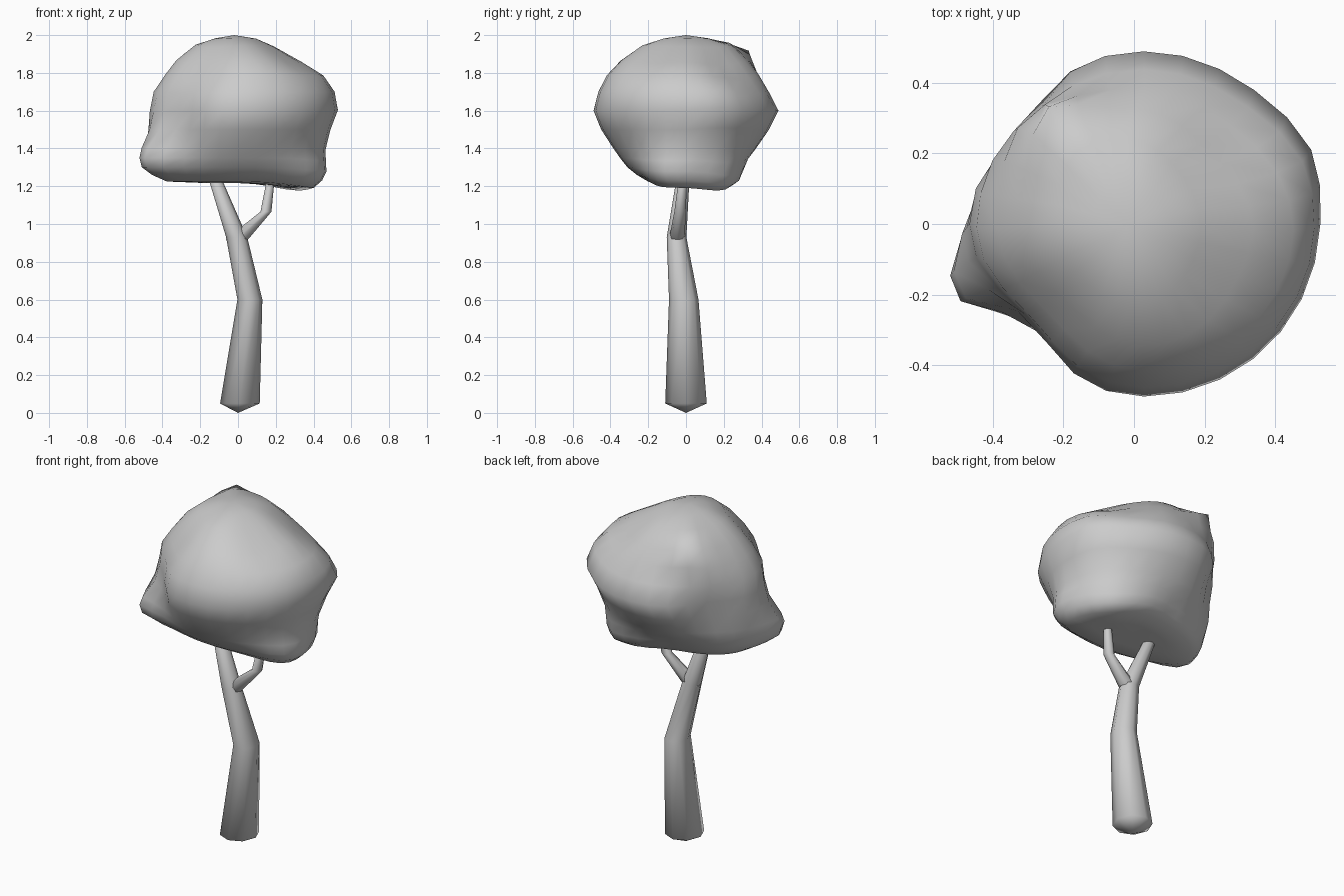
import bpy, bmesh, math
from mathutils import Vector

cube = bpy.data.objects.get("Cube")
if cube:
    bpy.data.objects.remove(cube, do_unlink=True)

grey = bpy.data.materials.new("plain grey")
grey.use_nodes = True
colour = (0.6, 0.6, 0.6, 1)
grey.diffuse_color = colour
grey.node_tree.nodes["Principled BSDF"].inputs["Base Color"].default_value = colour


def loft(name, rings, start, end):
    """Skin a stack of point rings and close both ends to a tip."""
    bm = bmesh.new()
    loops = [[bm.verts.new(p) for p in ring] for ring in rings]
    n = len(loops[0])
    for a, b in zip(loops, loops[1:]):
        for i in range(n):
            j = (i + 1) % n
            bm.faces.new((a[i], a[j], b[j], b[i]))
    for tip, ring in ((start, loops[0]), (end, loops[-1])):
        v = bm.verts.new(tip)
        for i in range(n):
            bm.faces.new((ring[i], ring[(i + 1) % n], v))
    bmesh.ops.recalc_face_normals(bm, faces=bm.faces)
    mesh = bpy.data.meshes.new(name)
    bm.to_mesh(mesh)
    bm.free()
    mesh.materials.append(grey)
    obj = bpy.data.objects.new(name, mesh)
    bpy.context.collection.objects.link(obj)
    bpy.ops.object.select_all(action='DESELECT')
    obj.select_set(True)
    bpy.context.view_layer.objects.active = obj
    bpy.ops.object.shade_smooth_by_angle(angle=math.radians(80))


def ring(cx, cy, z, rx, ry, n, turn=0.0):
    return [Vector((cx + rx * math.cos(t), cy + ry * math.sin(t), z))
            for t in (turn + math.tau * i / n for i in range(n))]


def limb(name, path, start, end):
    rings = [ring(x, y, z, rx, ry, 8, math.pi / 2) for x, y, z, rx, ry in path]
    loft(name, rings, start, end)


# Bent trunk with a pointed foot, running into the main branch
limb("trunk", [
    (0.01, 0, 0.05, 0.105, 0.11),
    (0.063, -0.012, 0.6, 0.066, 0.078),
    (-0.007, -0.05, 0.93, 0.056, 0.052),
    (-0.125, -0.015, 1.25, 0.034, 0.034),
], (0, 0, 0), (-0.135, -0.01, 1.28))

# Side branch with an elbow
limb("side_branch", [
    (-0.005, -0.048, 0.92, 0.06, 0.042),
    (0.148, -0.032, 1.065, 0.029, 0.03),
    (0.175, -0.015, 1.25, 0.02, 0.022),
], (-0.01, -0.045, 0.88), (0.18, -0.01, 1.27))

# Leafy crown: height, left, right, front and back reach of each level
levels = [
    (1.218, -0.2, 0.22, -0.1, 0.1),
    (1.225, -0.36, 0.36, -0.2, 0.2),
    (1.26, -0.41, 0.41, -0.26, 0.24),
    (1.3, -0.44, 0.44, -0.31, 0.27),
    (1.35, -0.45, 0.445, -0.35, 0.32),
    (1.4, -0.46, 0.45, -0.385, 0.37),
    (1.5, -0.47, 0.485, -0.45, 0.44),
    (1.6, -0.47, 0.525, -0.49, 0.49),
    (1.7, -0.45, 0.51, -0.465, 0.44),
    (1.79, -0.39, 0.455, -0.42, 0.39),
    (1.87, -0.33, 0.35, -0.35, 0.33),
    (1.95, -0.23, 0.2, -0.24, 0.24),
    (1.985, -0.12, 0.1, -0.12, 0.12),
]
# Lumps and hollows: centre, push, size
lumps = [
    ((-0.43, -0.14, 1.33), (-0.1, -0.07, 0.0), 0.14),
    ((0.3, 0.19, 1.24), (0.04, 0.06, -0.05), 0.14),
    ((0.12, 0.22, 1.26), (0.0, 0.05, -0.01), 0.12),
    ((0.36, -0.06, 1.23), (0.04, -0.04, -0.03), 0.18),
    ((-0.22, 0.27, 1.88), (-0.04, 0.08, 0.05), 0.11),
    ((-0.34, 0.22, 1.78), (-0.03, 0.02, 0.0), 0.1),
    ((-0.36, -0.32, 1.58), (0.05, 0.05, 0.0), 0.2),
    ((-0.38, 0.32, 1.52), (0.05, -0.05, 0.0), 0.18),
    ((0.27, 0.22, 1.85), (-0.03, -0.03, -0.03), 0.2),
    ((-0.22, -0.26, 1.86), (0.03, 0.03, -0.03), 0.18),
    ((0.28, -0.16, 1.88), (-0.02, 0.01, -0.02), 0.15),
    ((0.46, 0.22, 1.62), (0.03, 0.0, 0.02), 0.16),
]


def shaped(p):
    out = p.copy()
    for centre, push, size in lumps:
        d = (p - Vector(centre)).length / size
        out += Vector(push) * math.exp(-d * d)
    return out


crown = []
for z, left, right, front, back in levels:
    loop = ring((left + right) / 2, (front + back) / 2, z,
                (right - left) / 2, (back - front) / 2, 28)
    crown.append([shaped(p) for p in loop])
loft("crown", crown, (0.0, 0.0, 1.222), (-0.02, 0.0, 2.0))
